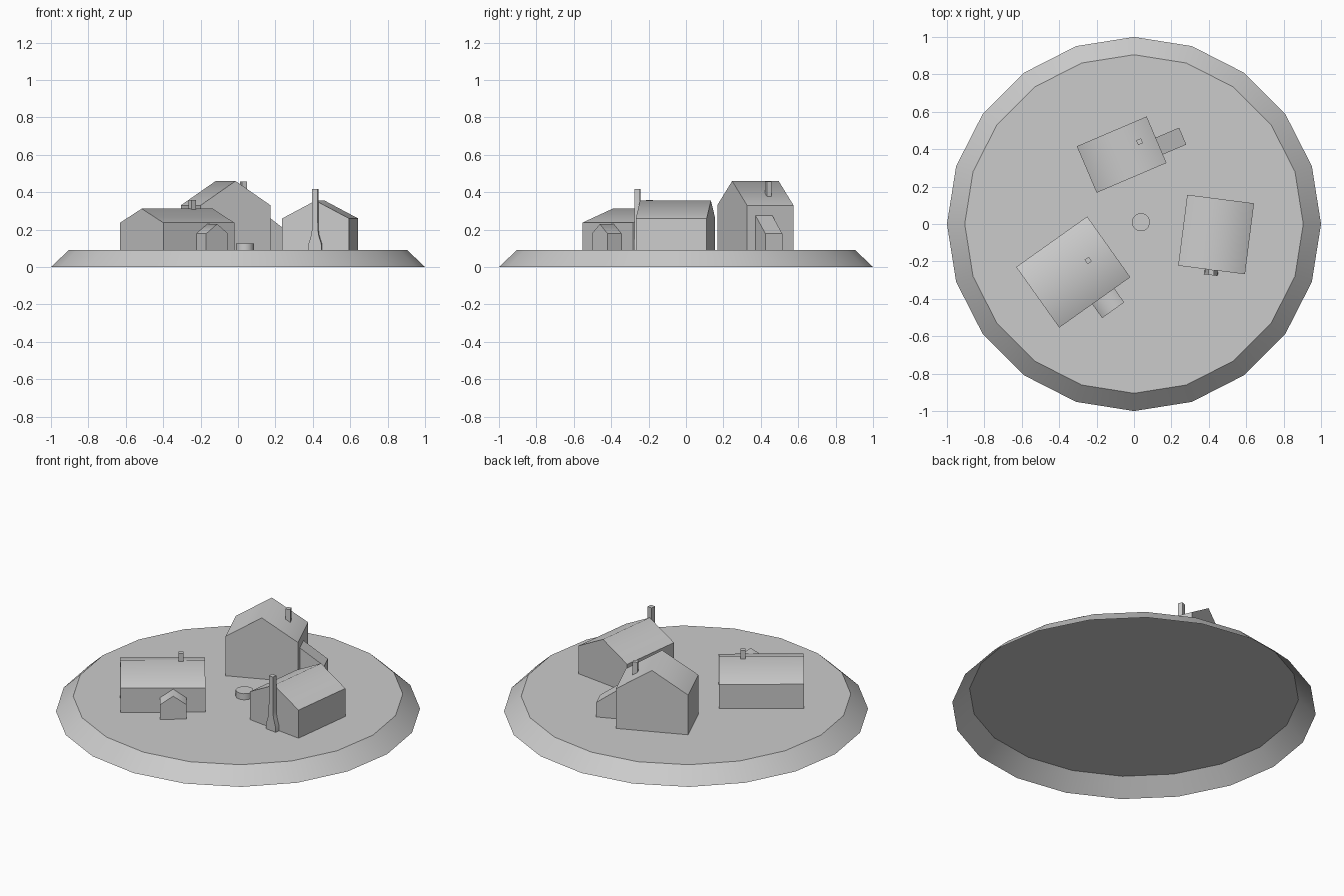
import bpy, bmesh
from math import radians
from mathutils import Matrix

if "Cube" in bpy.data.objects:
    bpy.data.objects.remove(bpy.data.objects["Cube"])

GROUND = 0.09


def finish(name, bm, place=None):
    mesh = bpy.data.meshes.new(name)
    bm.to_mesh(mesh)
    bm.free()
    obj = bpy.data.objects.new(name, mesh)
    if place:
        obj.matrix_world = place
    bpy.context.collection.objects.link(obj)


def frame(x, y, turn):
    return Matrix.Translation((x, y, 0)) @ Matrix.Rotation(radians(turn), 4, 'Z')


def prism(name, place, profile, y0, y1, soft=()):
    """Extrude an x-z profile along y; first segment is the open underside, soft corners shade smooth."""
    bm = bmesh.new()
    a = [bm.verts.new((x, y0, z)) for x, z in profile]
    b = [bm.verts.new((x, y1, z)) for x, z in profile]
    n = len(profile)
    sides = [bm.faces.new((a[i], a[(i + 1) % n], b[(i + 1) % n], b[i])) for i in range(n)]
    bm.faces.new(a)
    bm.faces.new(b)
    bmesh.ops.recalc_face_normals(bm, faces=bm.faces)
    for f in bm.faces:
        f.smooth = True
    for e in bm.edges:
        e.smooth = False
    for i in soft:
        bm.edges.get((a[i], b[i])).smooth = True
    bmesh.ops.delete(bm, geom=[sides[0]], context='FACES_ONLY')
    finish(name, bm, place)


def gable(name, place, x, width, y0, y1, eave, ridge):
    w = width / 2
    prism(name, place, [(x - w, GROUND), (x + w, GROUND), (x + w, eave),
                        (x, ridge), (x - w, eave)], y0, y1, soft=[3])


def chimney(name, place, x, y, z0, z1, s=0.014):
    prism(name, place, [(x - s, z0), (x + s, z0), (x + s, z1), (x - s, z1)], y - s, y + s)


def disc(name, x, y, r0, r1, z0, z1, sides):
    """Round block with an open underside, smooth around its side."""
    bm = bmesh.new()
    bmesh.ops.create_cone(bm, cap_ends=True, segments=sides, radius1=r0, radius2=r1, depth=z1 - z0)
    bmesh.ops.translate(bm, verts=bm.verts, vec=(x, y, (z0 + z1) / 2))
    under = [f for f in bm.faces if f.normal.z < -0.9]
    for f in bm.faces:
        f.smooth = True
        if f.normal.z > 0.9:
            for e in f.edges:
                e.smooth = False
    bmesh.ops.delete(bm, geom=under, context='FACES_ONLY')
    finish(name, bm)


# Ground mound and the well
disc("ground", 0, 0, 1.0, 0.905, 0, GROUND, 20)
disc("well", 0.037, 0.01, 0.049, 0.049, GROUND, 0.127, 12)

# Left house: long low roof, gabled porch, ridge chimney
left = frame(-0.325, -0.257, 35.4)
left_ridge = frame(-0.325, -0.257, 35.4 - 90)
gable("left_house", left_ridge, 0, 0.398, -0.233, 0.233, 0.237, 0.312)
gable("left_porch", left, 0.056, 0.145, -0.29, -0.19, 0.178, 0.23)
chimney("left_chimney", left, 0.101, 0.004, 0.26, 0.357)

# Right house: gable with a shouldered outside chimney
right = frame(0.439, -0.056, -7.3)
gable("right_house", right, 0, 0.36, -0.191, 0.191, 0.26, 0.355)
outline = [(0.036, GROUND), (0.034, 0.125), (0.02, 0.17), (0.016, 0.2), (0.015, 0.255), (0.015, 0.418)]
profile = [(-outline[0][0], GROUND)] + outline + [(-x, z) for x, z in outline[:0:-1]]
prism("right_chimney", right, profile, -0.219, -0.19, soft=[2, 3, 4, 5, 8, 9, 10, 11])

# Back house: tall gable, lean-to, chimney
back = frame(-0.066, 0.371, 23.1)
gable("back_house", back, 0, 0.406, -0.135, 0.135, 0.33, 0.46)
prism("back_lean_to", back, [(0.195, GROUND), (0.339, GROUND), (0.339, 0.178), (0.195, 0.281)],
      -0.086, 0.012)
chimney("back_chimney", back, 0.115, 0.026, 0.36, 0.456)
